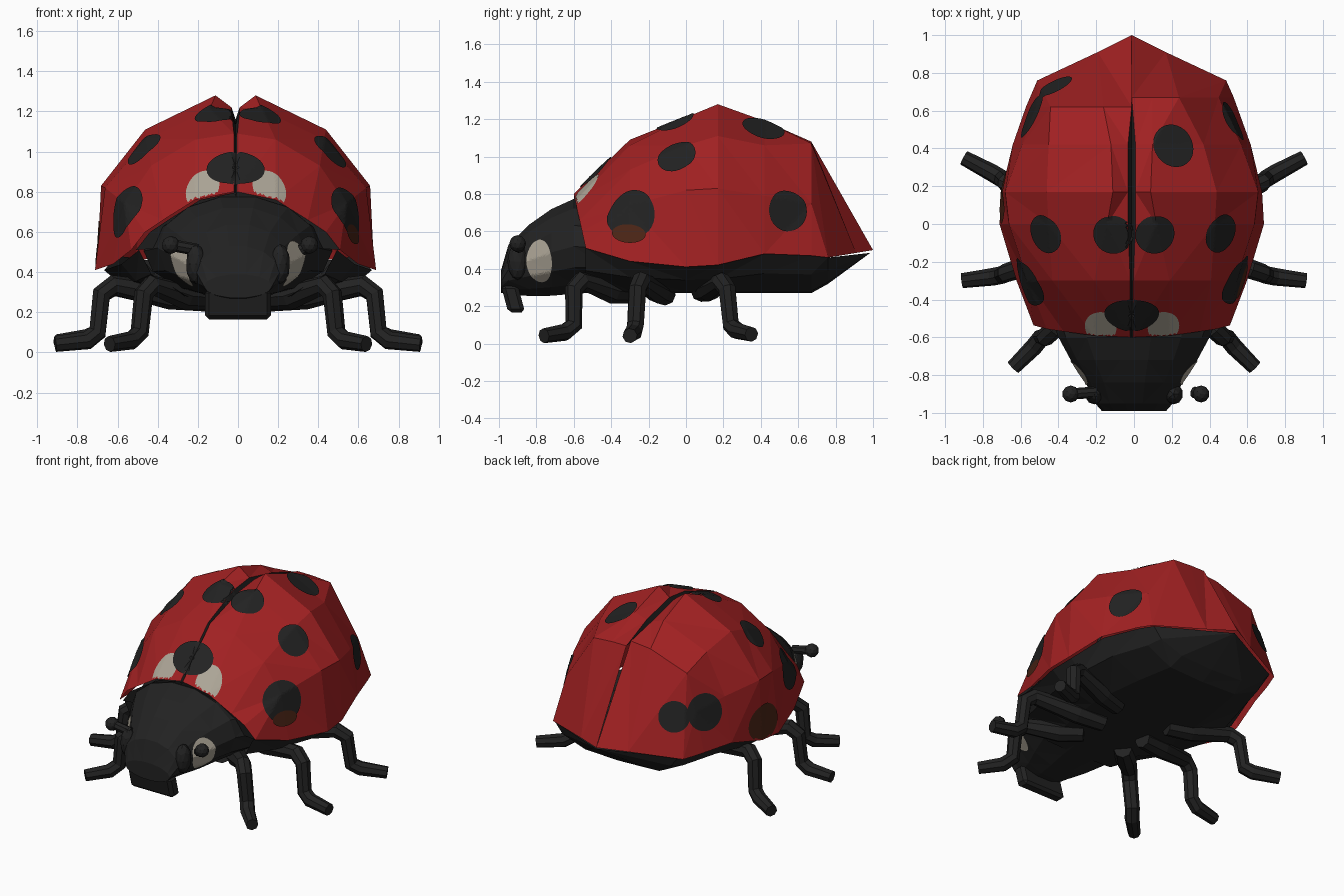
import bpy, bmesh, math
from mathutils import Vector
from mathutils.bvhtree import BVHTree

cube = bpy.data.objects.get("Cube")
if cube:
    bpy.data.objects.remove(cube)


def material(name, color):
    m = bpy.data.materials.new(name)
    m.use_nodes = True
    m.diffuse_color = (*color, 1)
    bsdf = next(n for n in m.node_tree.nodes if n.type == 'BSDF_PRINCIPLED')
    bsdf.inputs["Base Color"].default_value = (*color, 1)
    bsdf.inputs["Roughness"].default_value = 0.8
    return m


red = material("shell red", (0.36, 0.015, 0.016))
black = material("body black", (0.016, 0.016, 0.016))
cream = material("marking cream", (0.42, 0.38, 0.31))
brown = material("smudge brown", (0.07, 0.018, 0.008))


def finish(bm, name, mats):
    mesh = bpy.data.meshes.new(name)
    bm.to_mesh(mesh)
    bm.free()
    for m in mats:
        mesh.materials.append(m)
    obj = bpy.data.objects.new(name, mesh)
    bpy.context.collection.objects.link(obj)
    return obj


def skin(rows, name, mats, sides=(1, -1), rule=None, closed=False):
    """Skin a grid of points on the given sides; rule(column) picks the material slot."""
    bm = bmesh.new()
    for side in sides:
        grid = [[bm.verts.new((x * side, y, z)) for x, y, z in row] for row in rows]
        n = len(grid[0])
        for i in range(len(grid) - 1):
            for j in range(n if closed else n - 1):
                k = (j + 1) % n
                f = bm.faces.new((grid[i][j], grid[i][k], grid[i + 1][k], grid[i + 1][j]))
                f.material_index = rule(j) if rule else 0
        if closed:
            bm.faces.new(grid[0])
            bm.faces.new(grid[-1])
    bmesh.ops.remove_doubles(bm, verts=bm.verts, dist=0.0005)
    bmesh.ops.recalc_face_normals(bm, faces=bm.faces)
    bmesh.ops.triangulate(bm, faces=[f for f in bm.faces if len(f.verts) == 4])
    return finish(bm, name, mats)


def surface(*objs):
    verts, faces = [], []
    for obj in objs:
        start = len(verts)
        verts += [v.co for v in obj.data.vertices]
        faces += [[start + i for i in p.vertices] for p in obj.data.polygons]
    return BVHTree.FromPolygons(verts, faces)


def plate(tree, centre, point, rx, rz, mat, name, lift, rings=9, count=32):
    """Thin round marking that hugs a surface and stops at its edge."""
    c, p = Vector(centre), Vector(point)
    out = (p - c).normalized()
    u = out.cross((0, 0, 1)).normalized()
    v = u.cross(out)
    bm = bmesh.new()

    def drop(r, a):
        q = p + u * rx * r * math.cos(a) + v * rz * r * math.sin(a)
        hit = tree.ray_cast(q + out * 0.6, -out, 0.9)[0]
        return bm.verts.new(hit + out * lift) if hit else None

    last = [drop(0, 0)] * count
    for i in range(1, rings + 1):
        ring = [drop(i / rings, math.tau * k / count) for k in range(count)]
        for k in range(count):
            j = (k + 1) % count
            corners = list(dict.fromkeys((last[k], ring[k], ring[j], last[j])))
            if None not in corners:
                bm.faces.new(corners)
        last = ring
    bmesh.ops.recalc_face_normals(bm, faces=bm.faces)
    return finish(bm, name, [mat])


# Wing halves: y, seam height, then (x, z) from the ridge to the rim
front = [
    (-0.60, 0.80, (0.20, 0.76), (0.36, 0.66), (0.45, 0.60), (0.52, 0.51)),
    (-0.30, 1.09, (0.20, 1.06), (0.42, 0.93), (0.55, 0.74), (0.61, 0.44)),
    (0.00, 1.20, (0.13, 1.21), (0.44, 1.06), (0.65, 0.82), (0.70, 0.41)),
    (0.17, 1.22, (0.10, 1.28), (0.45, 1.11), (0.67, 0.83), (0.69, 0.42)),
]
back = {
    1: [(0.42, 1.16, (0.11, 1.19), (0.38, 1.06), (0.58, 0.79), (0.63, 0.48)),
        (0.67, 1.08, (0.11, 1.08), (0.25, 1.07), (0.46, 0.75), (0.54, 0.47))],
    -1: [(0.42, 1.16, (0.11, 1.19), (0.44, 1.06), (0.58, 0.79), (0.63, 0.48)),
         (0.62, 1.095, (0.15, 1.08), (0.43, 0.985), (0.5, 0.74), (0.56, 0.47))],
}
tip, corner = (0, 1, 0.5), (0.5, 0.76, 0.46)


def wing_rows(side):
    rows = []
    for y, seam, *profile in front + back[side]:
        groove = 0 if y > 0.6 else 0.02 if y < -0.1 else 0.06
        width = 0 if y > 0.6 else 0.008 if y < -0.1 else 0.02
        lean = 0.22 if y < -0.5 else 0
        rows.append([(0, y, seam - groove), (width, y, seam)]
                    + [(x, y + lean * (seam - z), z) for x, z in profile])
    rows.append([tip, tip, (0.18, 0.91, 0.485), corner, corner, corner])
    # The seam sits slightly off the middle
    return [[(x - 0.012 * side, y, z) for x, y, z in row] for row in rows]


wings = [skin(wing_rows(s), f"{name}_wing", [red, black], (s,), lambda j: 1 if j == 0 else 0)
         for s, name in ((1, "left"), (-1, "right"))]

# Lining closes the front of the shell, belly closes the underside
left_rows = wing_rows(1)
skin([[(0, -0.53, 0.55)] * 6, left_rows[0]], "front_lining", [black])
belly = []
for row in left_rows:
    x, y, z = row[-1]
    low = 0.27 if y < 0.7 else 0.32
    belly.append([(x * 0.97, y, z), (x * 0.85, y, (z + low) / 2),
                  (x * 0.5, y, low + 0.01), (0, y, low)])
belly.append([(0, 0.985, 0.485)] * 4)
skin(belly, "belly", [black])

# Neck shield and head: y, half width, bottom, top
head_rows = []
for y, w, low, top in [(-0.42, 0.47, 0.27, 0.74), (-0.6, 0.4, 0.26, 0.78),
                       (-0.72, 0.335, 0.25, 0.725), (-0.84, 0.255, 0.25, 0.64),
                       (-0.95, 0.205, 0.26, 0.53), (-0.99, 0.17, 0.27, 0.39)]:
    head_rows.append([(w * math.cos(a), y, (low + top) / 2 + (top - low) / 2 * math.sin(a))
                      for a in [math.tau * k / 14 for k in range(14)]])
head = skin(head_rows, "head", [black], (1,), closed=True)

# Markings on the shell and head
tree, core = surface(*wings), (0, 0.1, 0.4)
head_tree = surface(head)
for s, side in ((1, "left"), (-1, "right")):
    spots = [(0.46, -0.05, 1.0, 0.105), (0.54, -0.29, 0.69, 0.135), (0.115, -0.06, 1.2, 0.105)]
    spots += ([(0.2, 0.4, 1.12, 0.115), (0.52, 0.54, 0.71, 0.11)] if s > 0
              else [(0.42, 0.73, 0.72, 0.1), (0.52, 0.55, 0.71, 0.12)])
    for i, (x, y, z, r) in enumerate(spots):
        plate(tree, core, (x * s, y, z), r, r, black, f"{side}_spot_{i + 1}", 0.008)
    plate(tree, core, (0.165 * s - 0.01, -0.54, 0.81), 0.085, 0.12, cream,
          f"{side}_front_patch", 0.004)
    plate(head_tree, (0, -0.72, 0.45), (0.31 * s, -0.79, 0.44), 0.075, 0.115, cream,
          f"{side}_cheek_patch", 0.006)
plate(tree, core, (-0.012, -0.48, 0.915), 0.145, 0.115, black, "front_spot", 0.009)
plate(tree, core, (0.58, -0.31, 0.59), 0.09, 0.05, brown, "left_smudge", 0.009)
plate(tree, core, (-0.68, 0.14, 0.53), 0.14, 0.12, brown, "right_smudge", 0.005)


def ball(name, place, size):
    bm = bmesh.new()
    bmesh.ops.create_icosphere(bm, subdivisions=2, radius=1)
    bmesh.ops.scale(bm, verts=bm.verts, vec=size)
    bmesh.ops.translate(bm, verts=bm.verts, vec=place)
    return finish(bm, name, [black])


def tube(name, points, radius, widths):
    """Faceted limb along a path."""
    curve = bpy.data.curves.new(name, 'CURVE')
    curve.dimensions = '3D'
    curve.bevel_depth = radius
    curve.bevel_resolution = 2
    curve.use_fill_caps = True
    line = curve.splines.new('POLY')
    line.points.add(len(points) - 1)
    for p, co, w in zip(line.points, points, widths):
        p.co = (*co, 1)
        p.radius = w
    curve.materials.append(black)
    line.use_smooth = False
    obj = bpy.data.objects.new(name, curve)
    bpy.context.collection.objects.link(obj)


# Legs, eyes and feelers
legs = {
    "front": [(0.16, -0.3, 0.27), (0.27, -0.4, 0.28), (0.43, -0.56, 0.335),
              (0.47, -0.6, 0.29), (0.49, -0.6, 0.1), (0.53, -0.65, 0.06), (0.64, -0.76, 0.042)],
    "middle": [(0.16, -0.11, 0.26), (0.34, -0.15, 0.28), (0.62, -0.24, 0.335),
               (0.68, -0.26, 0.29), (0.7, -0.27, 0.1), (0.75, -0.28, 0.06), (0.91, -0.3, 0.042)],
    "rear": [(0.2, 0.08, 0.28), (0.36, 0.12, 0.29), (0.62, 0.19, 0.33),
             (0.68, 0.22, 0.29), (0.7, 0.24, 0.1), (0.75, 0.27, 0.07), (0.9, 0.35, 0.05)],
}
for s, side in ((1, "left"), (-1, "right")):
    for place, path in legs.items():
        tube(f"{side}_{place}_leg", [(x * s, y, z) for x, y, z in path],
             0.047, (1.2, 1.4, 1.1, 1.05, 1, 1, 0.85))
    ball(f"{side}_eye", (0.21 * s, -0.9, 0.44), (0.05, 0.055, 0.1))
    reach, start = (0.355, 0.315) if s > 0 else (0.335, 0.2)
    ball(f"{side}_feeler_tip", (reach * s, -0.9, 0.535), (0.045, 0.045, 0.045))
    tube(f"{side}_feeler", [(start * s, -0.89, 0.51), (reach * s, -0.9, 0.535)], 0.03, (1, 1))

# Mouth block
bm = bmesh.new()
bmesh.ops.create_cube(bm, size=1)
for v in bm.verts:
    tilt = 0.04 if v.co.z < 0 else 0
    v.co = (v.co.x * 0.33, -0.945 + v.co.y * 0.09 + tilt, 0.24 + v.co.z * 0.15)
bmesh.ops.bevel(bm, geom=bm.edges[:], offset=0.02, segments=1, affect='EDGES')
finish(bm, "mouth", [black])
